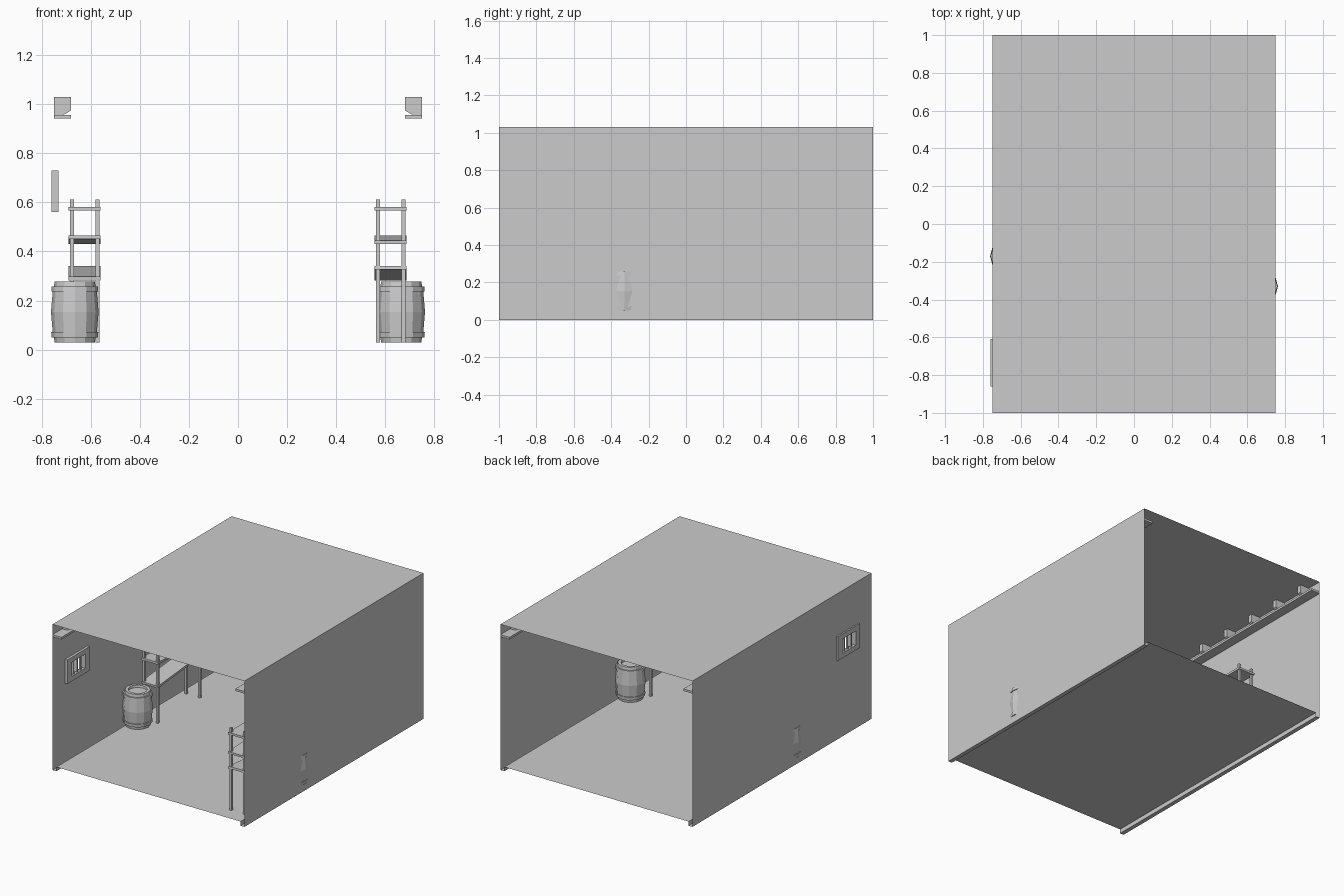
import bpy, bmesh, math
from mathutils import Matrix, Vector

if "Cube" in bpy.data.objects:
    bpy.data.objects.remove(bpy.data.objects["Cube"])


def make(name, bm, normals=True):
    if normals:
        bmesh.ops.recalc_face_normals(bm, faces=bm.faces)
    me = bpy.data.meshes.new(name)
    bm.to_mesh(me)
    bm.free()
    ob = bpy.data.objects.new(name, me)
    bpy.context.collection.objects.link(ob)
    return ob


def add_box(bm, lo, hi):
    lo, hi = Vector(lo), Vector(hi)
    m = Matrix.Translation((lo + hi) / 2) @ Matrix.Diagonal((*(hi - lo), 1))
    bmesh.ops.create_cube(bm, size=1, matrix=m)


def box(name, lo, hi):
    bm = bmesh.new()
    add_box(bm, lo, hi)
    return make(name, bm)


def strip(name, profile, y0=-1.0, y1=1.0, cap=False):
    """Sweep an x,z profile along y; cap=True closes it to a solid."""
    bm = bmesh.new()
    a = [bm.verts.new((x, y0, z)) for x, z in profile]
    b = [bm.verts.new((x, y1, z)) for x, z in profile]
    n = len(profile)
    for i in range(n if cap else n - 1):
        j = (i + 1) % n
        bm.faces.new((a[i], a[j], b[j], b[i]))
    if cap:
        bm.faces.new(a)
        bm.faces.new(b)
    return make(name, bm, cap)


W, FLOOR, TOP, GUT = 0.75, 0.03, 1.03, 0.72
WY, WZ = (-0.81, -0.66), (0.595, 0.695)     # window opening

# room shell: thin sheets, open at both ends
strip("floor", [(-GUT, FLOOR), (GUT, FLOOR)])
strip("ceiling", [(W, TOP), (-W, TOP)])
strip("right_wall", [(W, FLOOR), (W, TOP)])

# left wall with a window opening
bm = bmesh.new()
ys, zs = (-1, *WY, 1), (FLOOR, *WZ, TOP)
grid = [[bm.verts.new((-W, y, z)) for z in zs] for y in ys]
for i in range(3):
    for j in range(3):
        if (i, j) != (1, 1):
            bm.faces.new((grid[i][j], grid[i + 1][j], grid[i + 1][j + 1], grid[i][j + 1]))
make("left_wall", bm, False)

# gutters, ceiling ledges and ledge brackets on both sides
for s, side in ((-1, "left"), (1, "right")):
    strip(side + "_gutter", [(s * W, FLOOR), (s * W, 0), (s * GUT, 0), (s * GUT, FLOOR)])
    box(side + "_ledge", (min(s * W, s * 0.68), -1, 0.942), (max(s * W, s * 0.68), 1, 0.957))
    shape = [(0.75, 1.03), (0.68, 1.03), (0.68, 0.975), (0.71, 0.957), (0.75, 0.957)]
    for k in range(8):
        y = -0.875 + 0.25 * k
        strip(side + "_ledge_bracket", [(s * x, z) for x, z in shape], y - 0.015, y + 0.015, True)

# window frame: four members plus bars
bm = bmesh.new()
X0, X1 = -0.76, -0.732
add_box(bm, (X0, -0.86, 0.56), (X1, -0.61, WZ[0]))
add_box(bm, (X0, -0.86, WZ[1]), (X1, -0.61, 0.73))
add_box(bm, (X0, -0.86, WZ[0]), (X1, WY[0], WZ[1]))
add_box(bm, (X0, WY[1], WZ[0]), (X1, -0.61, WZ[1]))
make("window_frame", bm)
for k in range(3):
    y = WY[0] + 0.15 * (k + 1) / 4
    box("window_bar", (-0.752, y - 0.006, WZ[0]), (-0.74, y + 0.006, WZ[1]))


# barrels: lathed 12-sided profile with raised hoops and a sunken lid
def barrel(name, x, y):
    prof = [(0, 0), (0.082, 0), (0.085, 0.02), (0.094, 0.02), (0.096, 0.042), (0.09, 0.042),
            (0.097, 0.124), (0.09, 0.206), (0.096, 0.206), (0.094, 0.228), (0.085, 0.228),
            (0.082, 0.248), (0.062, 0.248), (0.060, 0.232), (0, 0.232)]
    bm = bmesh.new()
    vs = [bm.verts.new((r, 0, z)) for r, z in prof]
    es = [bm.edges.new(p) for p in zip(vs, vs[1:])]
    bmesh.ops.spin(bm, geom=vs + es, cent=(0, 0, 0), axis=(0, 0, 1),
                   angle=2 * math.pi, steps=12)
    bmesh.ops.remove_doubles(bm, verts=bm.verts, dist=1e-4)
    make(name, bm).location = (x, y, FLOOR)


barrel("left_barrel", -0.665, -0.17)
barrel("right_barrel", 0.665, -0.33)


# rickety shelf racks: four posts and three boards, two of them tilted
def rack(name, cx, cy, turn):
    bm = bmesh.new()
    for x in (-0.052, 0.052):
        for y in (-0.235, 0.235):
            add_box(bm, (x - 0.008, y - 0.008, FLOOR), (x + 0.008, y + 0.008, 0.612))
    posts = make(name + "_posts", bm)
    bm = bmesh.new()
    for zf, zb in ((0.29, 0.334), (0.458, 0.438), (0.574, 0.574)):
        m = (Matrix.Translation((0, 0, (zf + zb) / 2))
             @ Matrix.Rotation(math.atan2(zb - zf, 0.5), 4, 'X')
             @ Matrix.Diagonal((0.13, 0.5, 0.015, 1)))
        bmesh.ops.create_cube(bm, size=1, matrix=m)
    boards = make(name + "_boards", bm)
    for ob in (posts, boards):
        ob.location = (cx, cy, 0)
        ob.rotation_euler.z = turn


rack("left_rack", -0.625, 0.155, 0)
rack("right_rack", 0.622, -0.655, math.pi)
